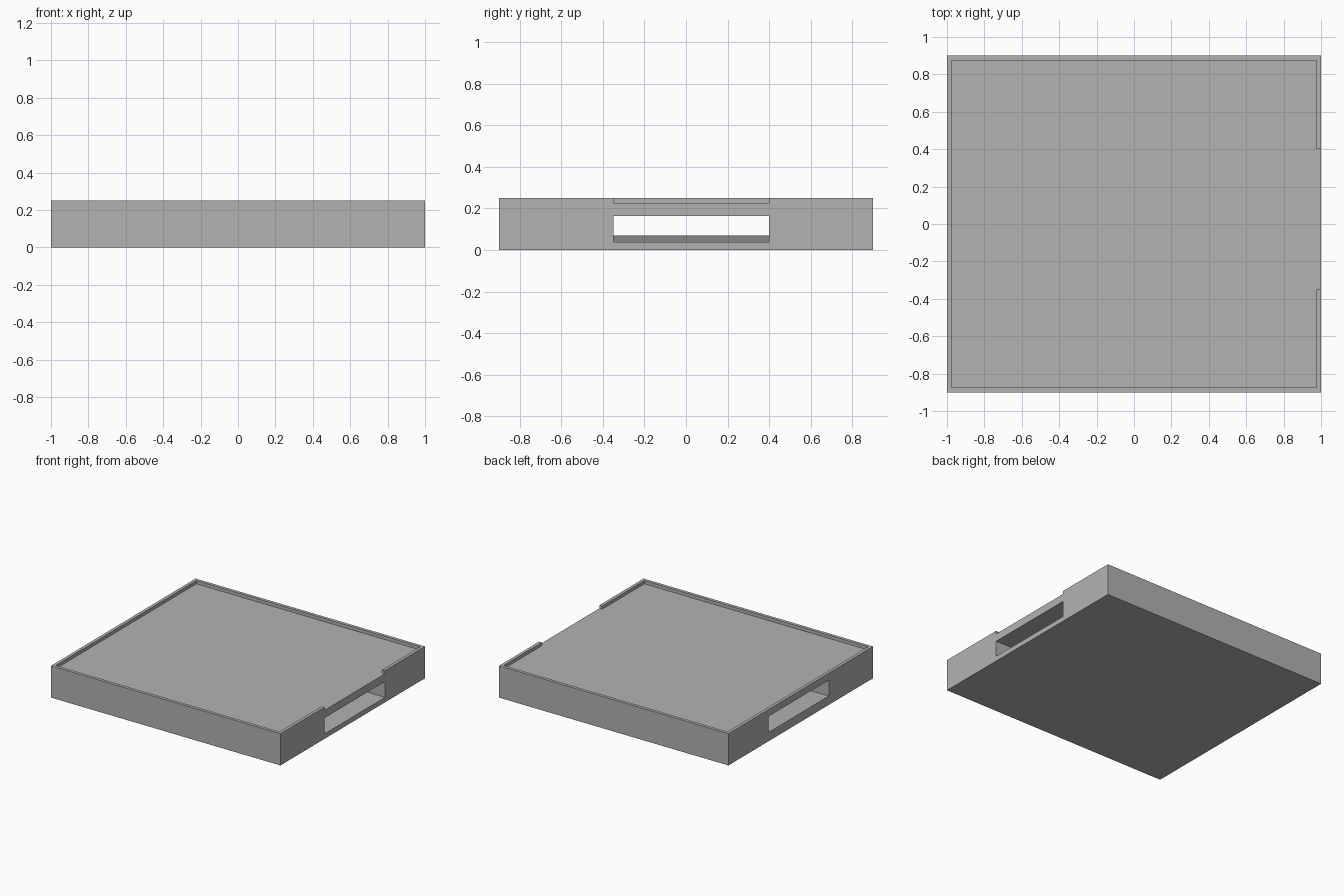
import bpy
import bmesh

default = bpy.data.objects.get("Cube")
if default:
    bpy.data.objects.remove(default, do_unlink=True)

LENGTH, WIDTH, HEIGHT = 2.0, 1.8, 0.25
RIM = 0.025                    # rim width and recess depth
OPEN_Y = (-0.35, 0.40)         # shared span of the tunnel and rim gap
TUNNEL_Z = (0.039, 0.164)      # tunnel opening on the +x side
TUNNEL_RISE = 0.031            # tunnel climbs towards -x

grey = bpy.data.materials.new("light_grey")
grey.use_nodes = True
colour = (0.448, 0.448, 0.448, 1)
grey.diffuse_color = colour
bsdf = next(n for n in grey.node_tree.nodes if n.type == 'BSDF_PRINCIPLED')
bsdf.inputs["Base Color"].default_value = colour


def box(name, xs, ys, zs, slope=0.0):
    """Box between the given limits, sheared upwards by slope towards -x."""
    bm = bmesh.new()
    bmesh.ops.create_cube(bm, size=1)
    for v in bm.verts:
        x, y, z = (lim[0] if c < 0 else lim[1]
                   for c, lim in zip(v.co, (xs, ys, zs)))
        v.co = (x, y, z + slope * (LENGTH / 2 - x))
    mesh = bpy.data.meshes.new(name)
    bm.to_mesh(mesh)
    bm.free()
    mesh.materials.append(grey)
    obj = bpy.data.objects.new(name, mesh)
    bpy.context.collection.objects.link(obj)
    return obj


hx, hy = LENGTH / 2, WIDTH / 2
floor_z = HEIGHT - RIM

# Solid slab
tray = box("tray_body", (-hx, hx), (-hy, hy), (0, HEIGHT))

cutters = [
    # Shallow recess inside the rim
    box("recess_cutter", (RIM - hx, hx - RIM), (RIM - hy, hy - RIM),
        (floor_z, HEIGHT + 0.1)),
    # Gap in the rim on the +x side
    box("rim_gap_cutter", (hx - 2 * RIM, hx + 0.1), OPEN_Y,
        (floor_z, HEIGHT + 0.1)),
    # Sloping tunnel right through the slab
    box("tunnel_cutter", (-hx - 0.1, hx + 0.1), OPEN_Y, TUNNEL_Z,
        TUNNEL_RISE / LENGTH),
]

for cutter in cutters:
    cutter.hide_render = True
    mod = tray.modifiers.new(cutter.name, 'BOOLEAN')
    mod.operation = 'DIFFERENCE'
    mod.solver = 'EXACT'
    mod.object = cutter

# Apply the cuts, then drop the cutters
bpy.context.view_layer.update()
graph = bpy.context.evaluated_depsgraph_get()
cut_mesh = bpy.data.meshes.new_from_object(tray.evaluated_get(graph))
tray.modifiers.clear()
tray.data = cut_mesh
tray.data.name = "tray_body"
for cutter in cutters:
    bpy.data.objects.remove(cutter, do_unlink=True)
